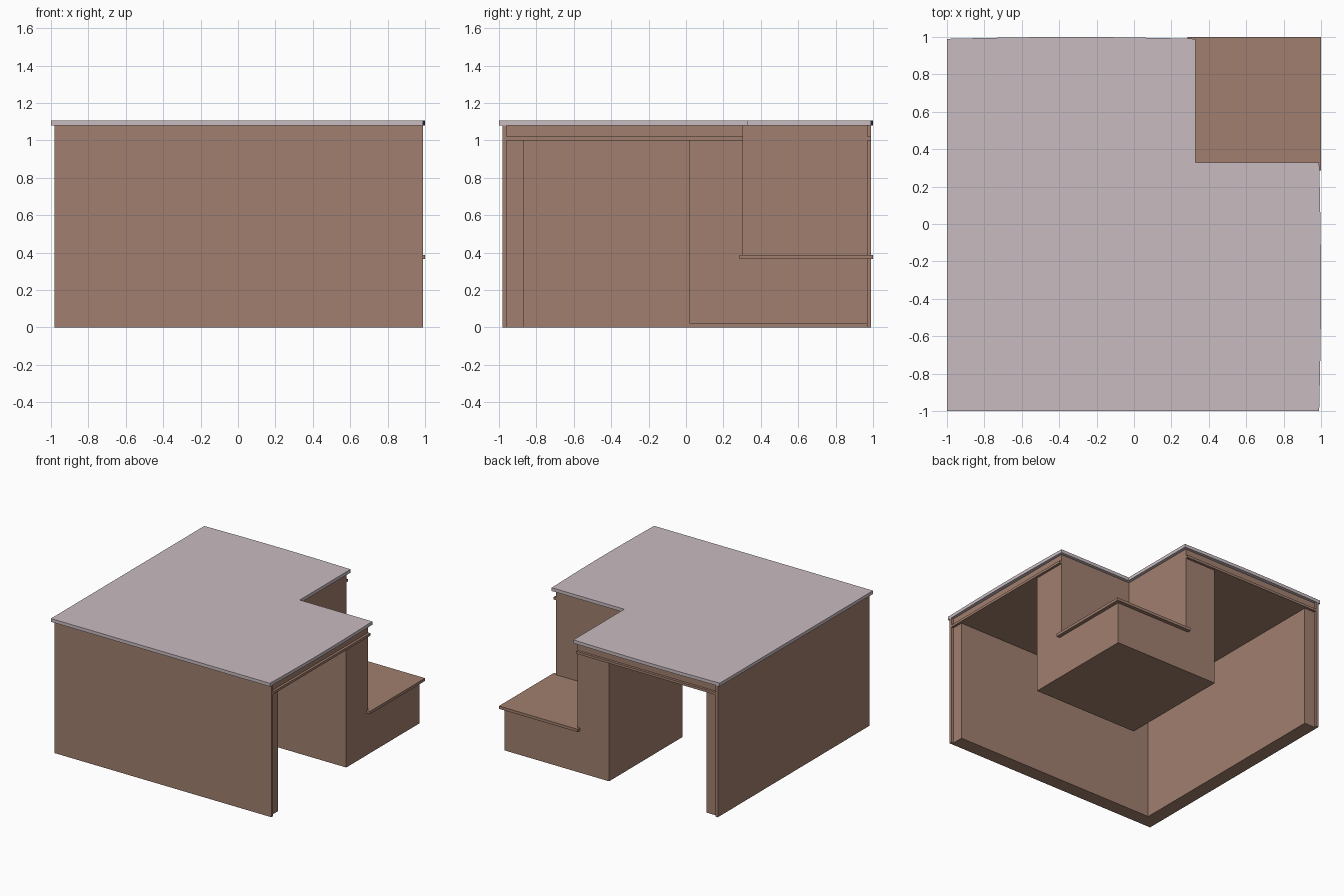
import bpy, bmesh, math

if "Cube" in bpy.data.objects:
    bpy.data.objects.remove(bpy.data.objects["Cube"])


def material(name, rgb):
    m = bpy.data.materials.new(name)
    m.diffuse_color = (*rgb, 1)
    m.use_nodes = True
    m.node_tree.nodes["Principled BSDF"].inputs["Base Color"].default_value = m.diffuse_color
    return m


WOOD = material("brown_wood", (0.352, 0.212, 0.156))
MAUVE = material("pale_mauve_top", (0.584, 0.503, 0.533))


def slab(name, outline, z0, z1, mat):
    """Extrude an xy outline from z0 to z1."""
    bm = bmesh.new()
    face = bm.faces.new([bm.verts.new((x, y, z0)) for x, y in outline])
    ext = bmesh.ops.extrude_face_region(bm, geom=[face])
    for v in ext["geom"]:
        if isinstance(v, bmesh.types.BMVert):
            v.co.z = z1
    bmesh.ops.recalc_face_normals(bm, faces=bm.faces)
    me = bpy.data.meshes.new(name)
    bm.to_mesh(me)
    bm.free()
    me.materials.append(mat)
    ob = bpy.data.objects.new(name, me)
    bpy.context.collection.objects.link(ob)
    return ob


def notched(lo, hi, notch):
    """Square with its back right corner cut away."""
    return [(lo, lo), (hi, lo), (hi, notch), (notch, notch), (notch, hi), (lo, hi)]


def corner_wall(lo, inner, hi):
    """Wall along the front and the left side."""
    return [(lo, lo), (hi, lo), (hi, inner), (inner, inner), (inner, hi), (lo, hi)]


# Outer panels and the thicker inner walls behind them
slab("outer_panels", corner_wall(-0.982, -0.96, 0.99), 0, 1.08, WOOD)
slab("inner_walls", corner_wall(-0.96, -0.865, 0.97), 0, 1.0, WOOD)

# Deck with projecting lip, and the recessed rail above it
slab("deck_lip", notched(-0.96, 0.99, 0.305), 1.0, 1.02, WOOD)
slab("top_rail", notched(-0.96, 0.97, 0.305), 1.02, 1.08, WOOD)

# Corner pedestal: low block with a notched upper part
slab("pedestal_base", [(0.02, 0.02), (0.97, 0.02), (0.97, 0.97), (0.02, 0.97)], 0.02, 0.365, WOOD)
slab("pedestal_upper", notched(0.02, 0.97, 0.305), 0.365, 1.0, WOOD)

# Low corner shelf that wraps slightly around the notch edges
half = [(0.305, 0.305), (0.97, 0.305), (0.97, 0.285), (1, 0.285), (1, 1)]
slab("low_shelf", half + [(y, x) for x, y in half[3:0:-1]], 0.365, 0.388, WOOD)

# Worktop with slightly bowed end edges
N = 8
bow = [(0.99 + 0.01 * math.sin(math.pi * i / N), -1 + 1.33 * i / N) for i in range(N + 1)]
slab("worktop", [(-1, -1)] + bow + [(0.33, 0.33)] + [(y, x) for x, y in reversed(bow)],
     1.08, 1.107, MAUVE)
